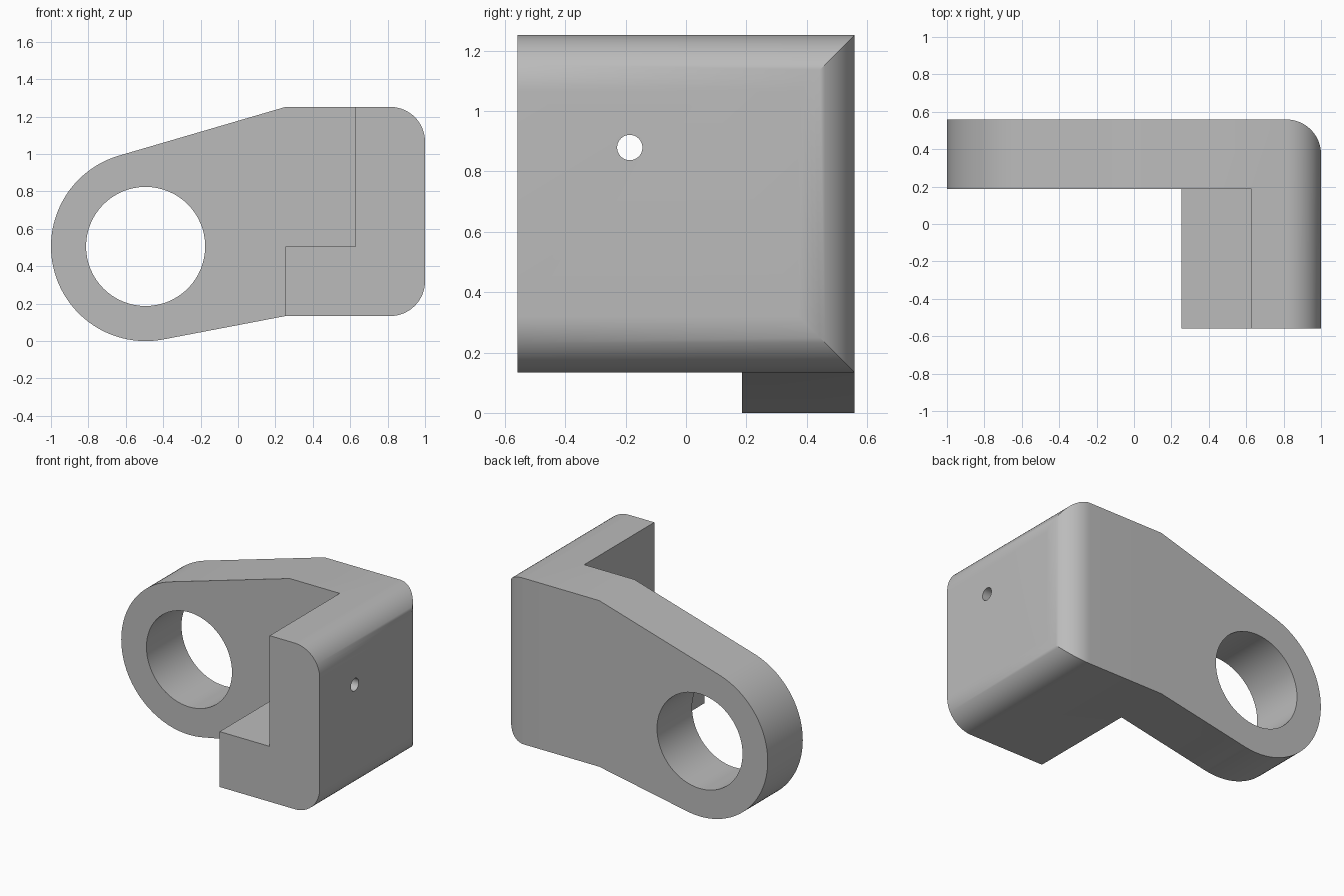
import bpy
import bmesh
from math import cos, sin, pi, acos, atan2, hypot
from mathutils import Vector

if "Cube" in bpy.data.objects:
    bpy.data.objects.remove(bpy.data.objects["Cube"])

# Key dimensions
U = 0.3727                                # wall thickness
HALF = 1.5 * U                            # half depth
BOTTOM, TOP = 0.134, 0.134 + 3 * U
FILLET = U / 2
INNER, STEP_X = 1 - U, 1 - 2 * U          # inner faces of wall and foot
PLATE_Y = HALF - U                        # front face of the plate
R = 0.506                                 # eye radius
EYE = (-1 + R, R)
BORE, PIN = 0.3185, 0.042


def arc(cx, cy, r, a0, a1, n):
    return [(cx + r * cos(a0 + (a1 - a0) * i / n),
             cy + r * sin(a0 + (a1 - a0) * i / n)) for i in range(n + 1)]


def prism(name, pts, axis, lo, hi):
    """Extrude a 2D outline along an axis from lo to hi."""
    place = {"x": lambda a, b, h: (h, a, b),
             "y": lambda a, b, h: (a, h, b),
             "z": lambda a, b, h: (a, b, h)}[axis]
    bm = bmesh.new()
    face = bm.faces.new([bm.verts.new(place(a, b, lo)) for a, b in pts])
    ext = bmesh.ops.extrude_face_region(bm, geom=[face])
    moved = [v for v in ext["geom"] if isinstance(v, bmesh.types.BMVert)]
    bmesh.ops.translate(bm, verts=moved, vec=Vector(place(0, 0, hi - lo)))
    bmesh.ops.recalc_face_normals(bm, faces=bm.faces)
    mesh = bpy.data.meshes.new(name)
    bm.to_mesh(mesh)
    bm.free()
    obj = bpy.data.objects.new(name, mesh)
    bpy.context.collection.objects.link(obj)
    return obj


def combine(obj, tool, operation):
    mod = obj.modifiers.new(operation, "BOOLEAN")
    mod.operation, mod.solver, mod.object = operation, "EXACT", tool
    bpy.context.view_layer.objects.active = obj
    bpy.ops.object.modifier_apply(modifier=mod.name)
    bpy.data.objects.remove(tool)


def tangent_angle(px, pz, side):
    """Angle on the eye where the line from a point touches it."""
    dx, dz = px - EYE[0], pz - EYE[1]
    return atan2(dz, dx) + side * acos(R / hypot(dx, dz))


# Side outline: round eye, tangent flanks, filleted outer corners
upper = tangent_angle(STEP_X, TOP, 1)
lower = tangent_angle(STEP_X, BOTTOM, -1) + 2 * pi
outline = arc(*EYE, R, upper, lower, 64)
outline += [(STEP_X, BOTTOM)]
outline += arc(1 - FILLET, BOTTOM + FILLET, FILLET, -pi / 2, 0, 16)
outline += arc(1 - FILLET, TOP - FILLET, FILLET, 0, pi / 2, 16)
outline += [(STEP_X, TOP)]
bracket = prism("corner_bracket", outline, "y", -1, 1)

# Plan outline: L shape with the outer corner filleted
plan = [(-1.2, PLATE_Y), (STEP_X, PLATE_Y), (STEP_X, -HALF), (1, -HALF)]
plan += arc(1 - FILLET, HALF - FILLET, FILLET, 0, pi / 2, 16)
plan += [(-1.2, HALF)]
combine(bracket, prism("plan_shape", plan, "z", -1, 2), "INTERSECT")

# Notch above the foot
notch = [(0, -1), (INNER, -1), (INNER, PLATE_Y), (0, PLATE_Y)]
combine(bracket, prism("notch_cutter", notch, "z", BOTTOM + U, 2), "DIFFERENCE")

# Large bore in the eye and small pin hole in the wall
bore = arc(*EYE, BORE, 0, 2 * pi, 64)[:-1]
combine(bracket, prism("bore_cutter", bore, "y", 0, 1), "DIFFERENCE")
pin = arc(-U / 2, BOTTOM + 2 * U, PIN, 0, 2 * pi, 32)[:-1]
combine(bracket, prism("pin_cutter", pin, "x", 0.4, 1.2), "DIFFERENCE")

# Colour and shading
grey = bpy.data.materials.new("plain_grey")
grey.use_nodes = True
colour = (0.5, 0.5, 0.5, 1)
grey.diffuse_color = colour
grey.node_tree.nodes["Principled BSDF"].inputs["Base Color"].default_value = colour
bracket.data.materials.clear()
bracket.data.materials.append(grey)

bpy.ops.object.select_all(action="DESELECT")
bracket.select_set(True)
bpy.context.view_layer.objects.active = bracket
bpy.ops.object.shade_smooth_by_angle(angle=pi / 6)
